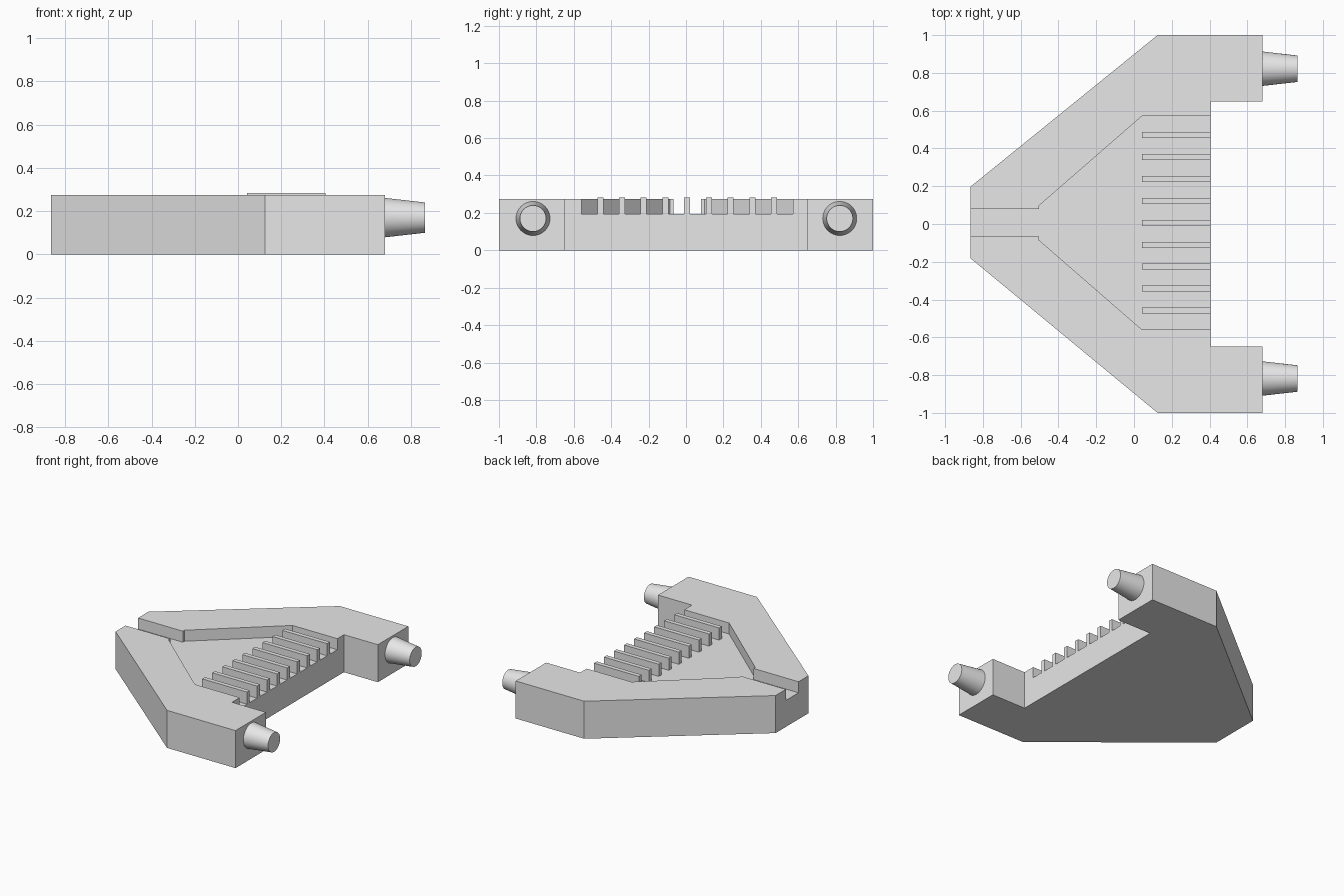
import bpy, bmesh, math

if "Cube" in bpy.data.objects:
    bpy.data.objects.remove(bpy.data.objects["Cube"])

grey = bpy.data.materials.new("light_grey")
grey.diffuse_color = (0.8, 0.8, 0.8, 1)
grey.use_nodes = True
grey.node_tree.nodes["Principled BSDF"].inputs["Base Color"].default_value = grey.diffuse_color


def finish(bm, name):
    bmesh.ops.recalc_face_normals(bm, faces=bm.faces)
    mesh = bpy.data.meshes.new(name)
    bm.to_mesh(mesh)
    bm.free()
    mesh.materials.append(grey)
    ob = bpy.data.objects.new(name, mesh)
    bpy.context.collection.objects.link(ob)
    return ob


def prism(name, outline, z0, z1):
    """Extrude a plan outline from z0 up to z1."""
    bm = bmesh.new()
    face = bm.faces.new([bm.verts.new((x, y, z0)) for x, y in outline])
    ext = bmesh.ops.extrude_face_region(bm, geom=[face])
    top = [v for v in ext["geom"] if isinstance(v, bmesh.types.BMVert)]
    bmesh.ops.translate(bm, verts=top, vec=(0, 0, z1 - z0))
    return finish(bm, name)


def mirrored(half, shift):
    """Complete a half outline across the x axis, then shift it in y."""
    pts = half + [(x, -y) for x, y in reversed(half)]
    return [(x, y + shift) for x, y in pts]


FLOOR, TOP, EDGE = 0.194, 0.275, 0.405

# Body with two forward arms
half_body = [(-0.865, 0.19), (0.125, 1.0), (0.68, 1.0), (0.68, 0.648), (EDGE, 0.648)]
outline = mirrored(half_body, 0)
outline[0], outline[-1] = (-0.865, 0.198), (-0.865, -0.182)
body = prism("body", outline, 0, TOP)

# Flared pocket with a narrow channel to the rear
half_pocket = [(-0.95, 0.073), (-0.502, 0.073), (-0.502, 0.092), (0.042, 0.565), (0.5, 0.565)]
cutter = prism("pocket_cutter", mirrored(half_pocket, 0.006), FLOOR, 0.4)
cutter.hide_render = True
cutter.hide_viewport = True
cut = body.modifiers.new("pocket", 'BOOLEAN')
cut.operation = 'DIFFERENCE'
cut.solver = 'EXACT'
cut.object = cutter

# Row of upright fins
for i in range(9):
    y = 0.006 + (i - 4) * 0.1161
    prism(f"fin_{i + 1}", [(0.042, y - 0.016), (EDGE, y - 0.016),
                           (EDGE, y + 0.016), (0.042, y + 0.016)], FLOOR, 0.283)

# Tapered pins on the arm ends
for side, y in (("left", -0.818), ("right", 0.822)):
    bpy.ops.mesh.primitive_cone_add(vertices=48, radius1=0.091, radius2=0.07, depth=0.185,
                                    location=(0.7725, y, 0.17), rotation=(0, math.pi / 2, 0))
    pin = bpy.context.object
    pin.name = f"{side}_pin"
    pin.data.materials.append(grey)
    bpy.ops.object.shade_smooth_by_angle(angle=math.radians(30))
